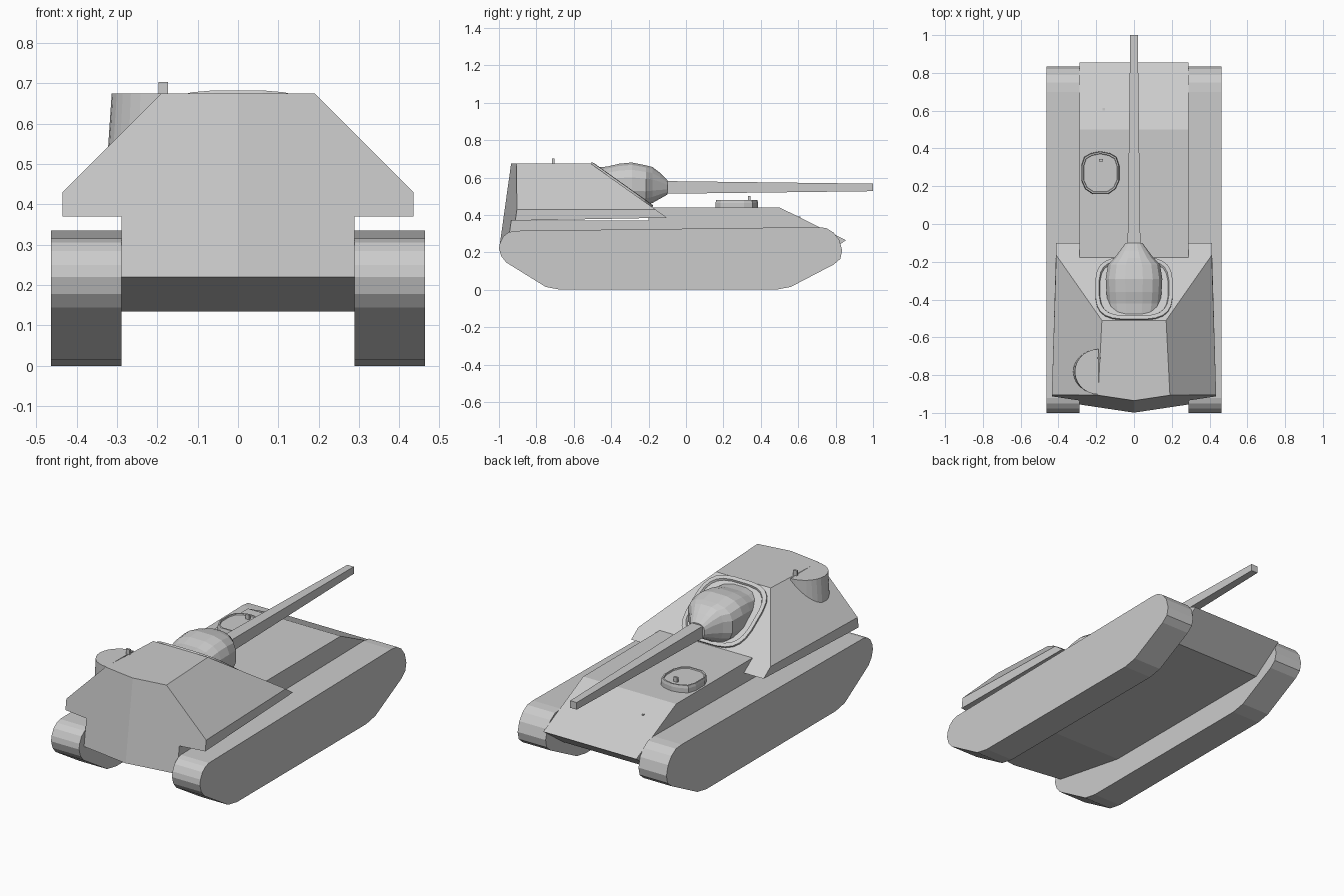
import bpy, bmesh
from math import sin, cos, pi, copysign

if "Cube" in bpy.data.objects:
    bpy.data.objects.remove(bpy.data.objects["Cube"])


def loft(name, rings, closed=True, caps=(True, True), mirror=False):
    """Skin a list of matching point rings, optionally mirrored across x."""
    bm = bmesh.new()
    vs = [[bm.verts.new(p) for p in r] for r in rings]
    n = len(rings[0])
    for a, b in zip(vs, vs[1:]):
        for i in range(n if closed else n - 1):
            j = (i + 1) % n
            bm.faces.new((a[i], a[j], b[j], b[i]))
    if caps[0]:
        bm.faces.new(vs[0][::-1])
    if caps[1]:
        bm.faces.new(vs[-1])
    if mirror:
        geo = bmesh.ops.duplicate(bm, geom=bm.verts[:] + bm.edges[:] + bm.faces[:])["geom"]
        for v in geo:
            if isinstance(v, bmesh.types.BMVert):
                v.co.x *= -1
        bmesh.ops.remove_doubles(bm, verts=bm.verts[:], dist=1e-5)
    bmesh.ops.recalc_face_normals(bm, faces=bm.faces[:])
    me = bpy.data.meshes.new(name)
    bm.to_mesh(me)
    bm.free()
    ob = bpy.data.objects.new(name, me)
    bpy.context.collection.objects.link(ob)
    return ob


def box(name, x, y, z, sx, sy, sz):
    base = [(x + a * sx / 2, y + b * sy / 2) for a, b in ((-1, -1), (1, -1), (1, 1), (-1, 1))]
    return loft(name, [[(p, q, z + h) for p, q in base] for h in (0, sz)])


def superellipse(a, b, n, e):
    pts = []
    for i in range(n):
        t = 2 * pi * (i + 0.5) / n
        c, s = cos(t), sin(t)
        pts.append((a * copysign(abs(c) ** e, c), b * copysign(abs(s) ** e, s)))
    return pts


def rear_y(x, z):
    # V-shaped, sloping rear wall
    return -0.935 - (0.675 - z) * 0.14 + abs(x) * 0.15


def plate_y(z):
    # sloping casemate front plate
    return -0.51 + (0.675 - z) * 1.41


# Track units
track = [(-1, .22), (-.995, .25), (-.977, .285), (-.95, .306), (-.92, .315),
         (.70, .335), (.75, .33), (.79, .305), (.82, .265), (.835, .21),
         (.825, .165), (.79, .135), (.56, .015), (.48, 0), (-.67, 0),
         (-.75, .015), (-.96, .145), (-.987, .178)]
loft("tracks", [[(x, y, z) for y, z in track] for x in (.289, .463)], mirror=True)


# Hull
def hull_ring(x):
    prof = [(.855, .265), (.5, .44), (-.2, .44), (-.2, .37),
            (rear_y(x, .37), .37), (rear_y(x, .22), .22), (-.48, .135), (.67, .135)]
    return [(x, y, z) for y, z in prof]


loft("hull", [hull_ring(0), hull_ring(.289)], caps=(False, True), mirror=True)

# Casemate with overhanging sides
front = [(0, .675), (.17, .675), (.412, .43), (.412, .385), (.289, .385), (0, .385)]
rear = [(0, .675), (.19, .675), (.435, .43), (.435, .37), (.289, .37), (0, .37)]
loft("casemate", [[(x, plate_y(z), z) for x, z in front],
                  [(x, rear_y(x, z), z) for x, z in rear]], closed=False, mirror=True)

# Commander cupola bulge on the left wall
arc = [pi / 2 + pi * i / 14 for i in range(15)]
loft("cupola", [[(-.187 + r * cos(t), -.782 + .12 * sin(t), z) for t in arc]
                for r, z in ((.135, .54), (.126, .675))])
box("cupola_periscope", -.185, -.71, .67, .023, .012, .033)


# Mantlet collar lying on the front plate
def collar_ring(a, b, lift):
    return [(x, -.345 + y + lift * .58, .675 - (-.345 + y + .51) / 1.41 + lift * .82)
            for x, y in superellipse(a, b, 24, .6)]


loft("mantlet_collar", [collar_ring(.205, .165, -.01), collar_ring(.205, .165, .01),
                        collar_ring(.185, .148, .012), collar_ring(.18, .144, .002)])

# Bulbous mantlet: y, bottom z, top z, half width
mantlet = [(-.48, .50, .655, .13), (-.42, .46, .66, .142), (-.36, .45, .675, .148),
           (-.29, .448, .682, .152), (-.215, .452, .667, .14), (-.18, .462, .658, .105),
           (-.14, .485, .627, .075), (-.10, .508, .588, .045)]
loft("mantlet", [[(x, y, (lo + hi) / 2 + z) for x, z in superellipse(w, (hi - lo) / 2, 16, .72)]
                 for y, lo, hi, w in mantlet])

# Square tapering gun barrel
loft("gun_barrel", [[(a * w, y, .547 + b * h) for a, b in ((-1, -1), (1, -1), (1, 1), (-1, 1))]
                    for y, w, h in ((-.2, .035, .035), (1, .02, .02))])

# Driver hatch on the hull roof
outline = [(0, .115), (.05, .105), (.085, .085), (.1, .04), (.1, -.04), (.08, -.085), (.04, -.112)]
outline += [(-x, y) for x, y in outline[:0:-1]]
loft("driver_hatch", [[(-.178 + x * s, .27 + y * s, z) for x, y in outline]
                      for s, z in ((1, .43), (1, .465), (.97, .48), (.9, .48), (.88, .474))])
box("driver_periscope", -.175, .338, .47, .022, .012, .03)

# Small gun port on the glacis
box("glacis_port", -.16, .607, .375, .012, .012, .016)
